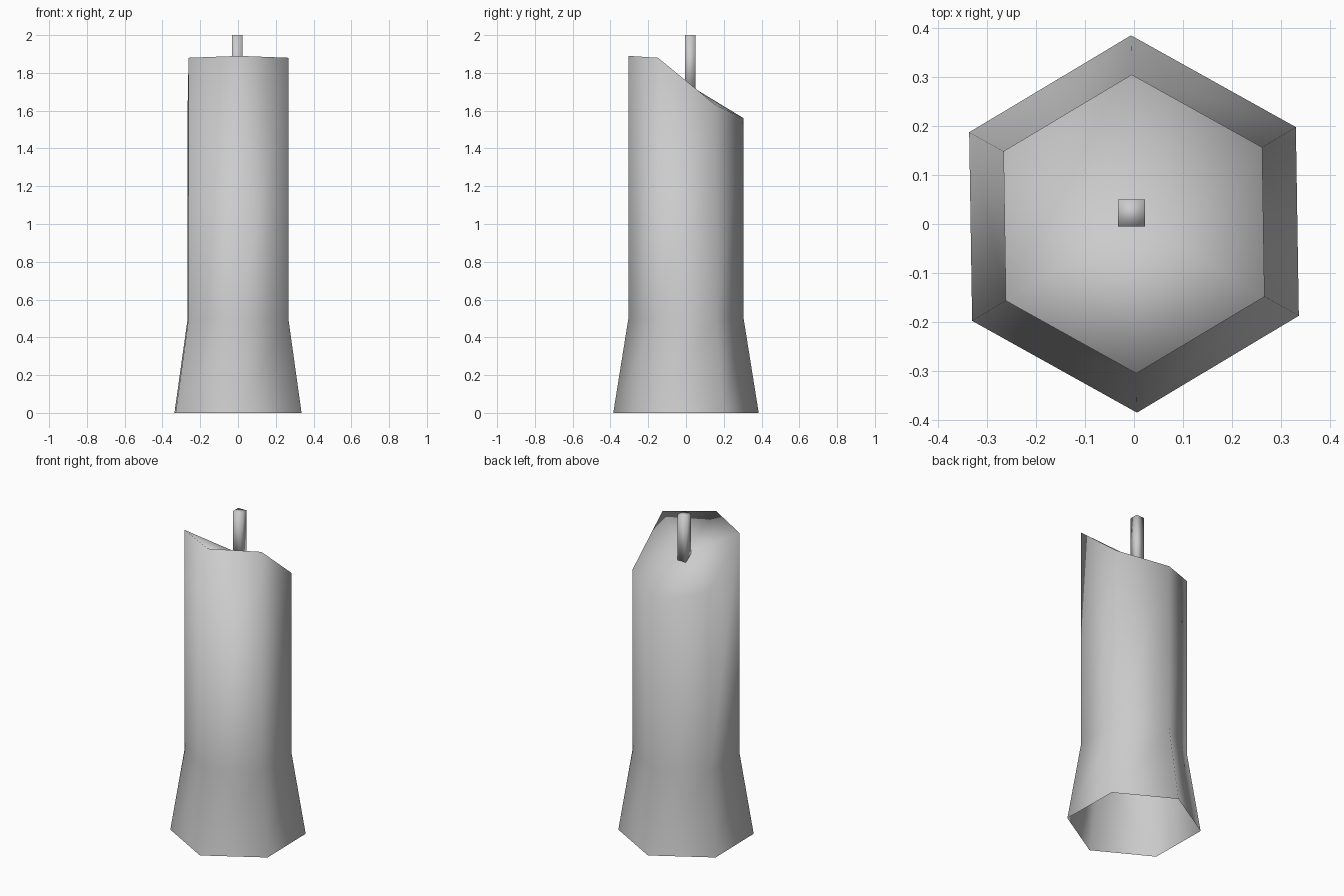
import bpy, bmesh
from math import sin, cos, radians

if "Cube" in bpy.data.objects:
    bpy.data.objects.remove(bpy.data.objects["Cube"])

TURN = radians(0.9)  # the hexagon is turned very slightly


def finish(bm, name):
    bmesh.ops.recalc_face_normals(bm, faces=bm.faces)
    for f in bm.faces:
        f.smooth = True
    mesh = bpy.data.meshes.new(name)
    bm.to_mesh(mesh)
    bm.free()
    obj = bpy.data.objects.new(name, mesh)
    bpy.context.collection.objects.link(obj)
    return obj


def hex_ring(bm, radius, heights):
    ring = []
    for i, z in enumerate(heights):
        a = radians(90 + 60 * i) + TURN
        ring.append(bm.verts.new((radius * cos(a), radius * sin(a), z)))
    return ring


# Hexagonal column: flared foot, straight shaft, slanted top; open underneath
bm = bmesh.new()
slant = [1.56, 1.63, 1.88, 1.89, 1.88, 1.63]  # rim heights, from the back round
rings = [hex_ring(bm, 0.385, [0] * 6),
         hex_ring(bm, 0.305, [0.5] * 6),
         hex_ring(bm, 0.305, slant)]
for low, high in zip(rings, rings[1:]):
    for i in range(6):
        j = (i + 1) % 6
        bm.faces.new((low[i], low[j], high[j], high[i]))

# Slanted cap as a fan around the middle
middle = bm.verts.new((0, 0, 1.745))
for i in range(6):
    bm.faces.new((rings[2][i], rings[2][(i + 1) % 6], middle))
for f in bm.faces:
    f.normal_update()
finish(bm, "column")

# Thin square post standing on the cap
bm = bmesh.new()
bmesh.ops.create_cube(bm, size=1)
bmesh.ops.scale(bm, vec=(0.055, 0.055, 0.32), verts=bm.verts)
bmesh.ops.translate(bm, vec=(-0.005, 0.022, 1.84), verts=bm.verts)
finish(bm, "post")
